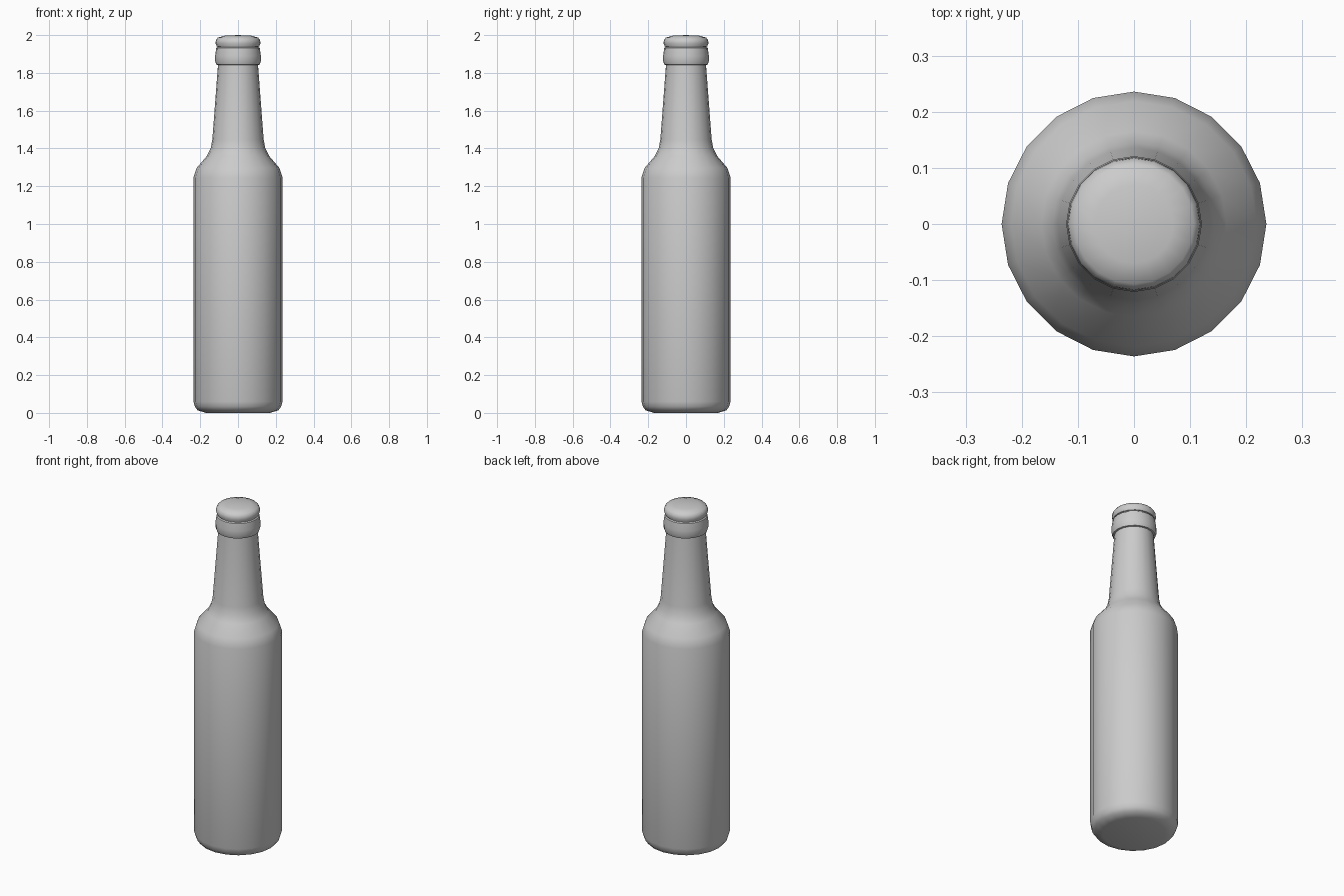
import bpy, bmesh, math

if "Cube" in bpy.data.objects:
    bpy.data.objects.remove(bpy.data.objects["Cube"])

SIDES = 20


def lathe(name, profile, angle=40):
    """Revolve (radius, z) points about z; radius 0 closes with a fan."""
    bm = bmesh.new()
    rings = []
    for r, z in profile:
        if r == 0:
            rings.append([bm.verts.new((0, 0, z))])
        else:
            rings.append([bm.verts.new((r * math.cos(2 * math.pi * i / SIDES),
                                        r * math.sin(2 * math.pi * i / SIDES), z))
                          for i in range(SIDES)])
    for a, b in zip(rings, rings[1:]):
        for i in range(SIDES):
            j = (i + 1) % SIDES
            if len(a) == 1:
                bm.faces.new((a[0], b[j], b[i]))
            elif len(b) == 1:
                bm.faces.new((a[i], a[j], b[0]))
            else:
                bm.faces.new((a[i], a[j], b[j], b[i]))
    bmesh.ops.recalc_face_normals(bm, faces=bm.faces)
    mesh = bpy.data.meshes.new(name)
    bm.to_mesh(mesh)
    bm.free()
    obj = bpy.data.objects.new(name, mesh)
    bpy.context.collection.objects.link(obj)
    bpy.ops.object.select_all(action='DESELECT')
    obj.select_set(True)
    bpy.context.view_layer.objects.active = obj
    bpy.ops.object.shade_smooth_by_angle(angle=math.radians(angle))
    return obj


# Bottle: base, body, shoulder, neck, collar and the groove under the cap
lathe("bottle", [
    (0, 0.005), (0.17, 0.0), (0.214, 0.014), (0.228, 0.033), (0.236, 0.06),
    (0.236, 1.245), (0.219, 1.297), (0.165, 1.36), (0.145, 1.40), (0.136, 1.445),
    (0.106, 1.842),
    (0.115, 1.844), (0.121, 1.862), (0.121, 1.89), (0.115, 1.932),
    (0.108, 1.936), (0.108, 1.945)])

# Cap: rounded disc with a slightly domed top
lathe("cap", [
    (0.106, 1.939), (0.113, 1.941), (0.119, 1.957), (0.117, 1.973),
    (0.107, 1.987), (0.07, 1.997), (0, 2.0)])
